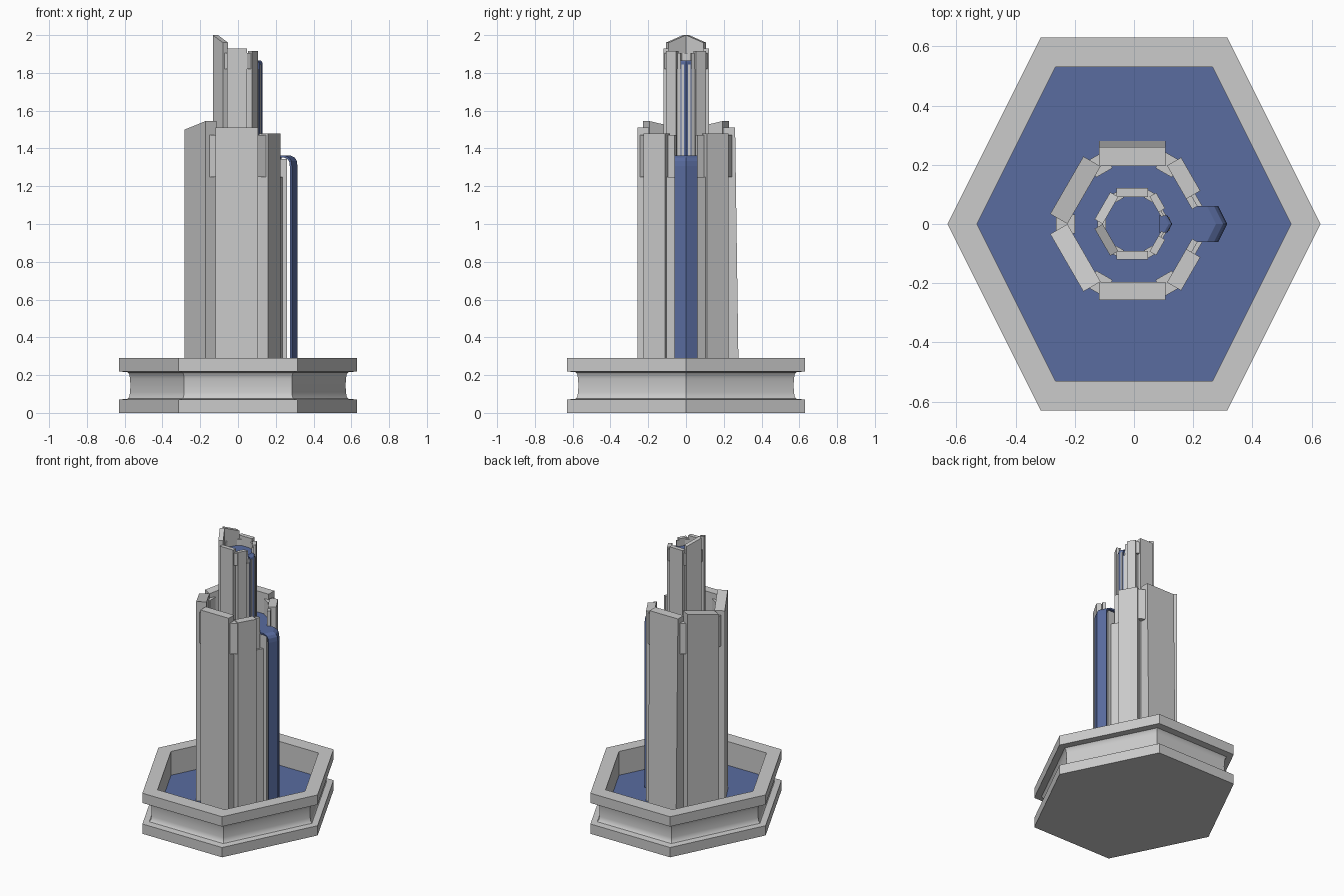
import bpy, bmesh, math
from mathutils import Vector

if "Cube" in bpy.data.objects:
    bpy.data.objects.remove(bpy.data.objects["Cube"])

water_mat = bpy.data.materials.new("water")
water_mat.diffuse_color = (0.1, 0.15, 0.35, 1)
water_mat.use_nodes = True
water_mat.node_tree.nodes["Principled BSDF"].inputs["Base Color"].default_value = water_mat.diffuse_color


def make(name, bm, mat=None):
    bmesh.ops.recalc_face_normals(bm, faces=bm.faces)
    me = bpy.data.meshes.new(name)
    bm.to_mesh(me)
    bm.free()
    ob = bpy.data.objects.new(name, me)
    bpy.context.collection.objects.link(ob)
    if mat:
        me.materials.append(mat)
    return ob


def loft(name, corners, profile, mat=None):
    """Stack scaled copies of a corner outline along (scale, z) profile, capped."""
    bm = bmesh.new()
    rings = [[bm.verts.new((x * r, y * r, z)) for x, y in corners] for r, z in profile]
    n = len(corners)
    for a, b in zip(rings, rings[1:]):
        for i in range(n):
            bm.faces.new((a[i], a[(i + 1) % n], b[(i + 1) % n], b[i]))
    bm.faces.new(rings[0])
    bm.faces.new(rings[-1])
    return make(name, bm, mat)


def slab(name, deg, t0, t1, n0, n1, z0, za, zb, lean=0.0):
    """Upright slab facing angle deg; its top runs from za (at t0) to zb (at t1)."""
    a = math.radians(deg)
    nrm = Vector((math.cos(a), math.sin(a), 0))
    tan = Vector((-math.sin(a), math.cos(a), 0))
    bm = bmesh.new()
    v = []
    for t, zt in ((t0, za), (t1, zb)):
        for n, z in ((n0, z0), (n1 + lean, z0), (n1, zt), (n0, zt)):
            v.append(bm.verts.new(tan * t + nrm * n + Vector((0, 0, z))))
    bm.faces.new(v[:4])
    bm.faces.new(v[4:])
    for i in range(4):
        j = (i + 1) % 4
        bm.faces.new((v[i], v[j], v[4 + j], v[4 + i]))
    return make(name, bm)


def spout(name, x0, x1, half, tip, top, bottom, thick):
    """Falling sheet of water with a V-shaped cross-section."""
    d = x1 - x0
    path = [(x0, top), (x0 + d * .6, top), (x0 + d * .85, top - d * .12),
            (x0 + d * .96, top - d * .3), (x1, top - d * .6), (x1, bottom)]
    bm = bmesh.new()
    rows = []
    for i, (x, z) in enumerate(path):
        k = min(i, 1) * tip
        rows.append([bm.verts.new((x + (k if y == 0 else 0), y, z)) for y in (-half, 0, half)])
    for a, b in zip(rows, rows[1:]):
        for i in range(2):
            bm.faces.new((a[i], b[i], b[i + 1], a[i + 1]))
    ob = make(name, bm, water_mat)
    # wind outward so the thickness goes inward
    if sum(p.normal.x for p in ob.data.polygons) < 0:
        ob.data.flip_normals()
    m = ob.modifiers.new("thickness", 'SOLIDIFY')
    m.thickness = thick
    m.offset = -1


WATER, POOL = 0.12, 1.36
wide_hex = [(1, 0), (.5, 1), (-.5, 1), (-1, 0), (-.5, -1), (.5, -1)]
reg_hex = [(math.cos(math.radians(a)), math.sin(math.radians(a))) for a in range(0, 360, 60)]

# basin
basin = loft("basin", wide_hex, [
    (.63, 0), (.63, .07), (.585, .075), (.576, .085), (.571, .11), (.57, .145), (.571, .18),
    (.576, .205), (.585, .215), (.63, .22), (.63, .29), (.53, .29), (.53, .1)])
bpy.context.view_layer.objects.active = basin
basin.select_set(True)
bpy.ops.object.shade_smooth_by_angle(angle=math.radians(35))
basin.select_set(False)
loft("basin_water", wide_hex, [(.53, .1), (.53, WATER)], water_mat)


def tier(tag, s, z0, front, left_mid, left_end, right, pool, clip0, clip1, lean):
    # core and its pool
    loft(tag + "_core", reg_hex, [(.23 * s, z0), (.23 * s, pool - .02)])
    loft(tag + "_pool", reg_hex, [(.23 * s, pool - .02), (.23 * s, pool)], water_mat)
    h, n0 = .112 * s, .195 * s
    # front and back slabs
    slab(tag + "_front_slab", -90, -h - .006, h - .006, n0, .256 * s, z0, front, front)
    slab(tag + "_back_slab", 90, -h + .006, h + .006, n0, .26 * s, z0, front, front, lean)
    # left slabs with slanted tops
    slab(tag + "_front_left_slab", -150, -h, h, n0, .262 * s, z0, left_end, left_mid)
    slab(tag + "_back_left_slab", 150, -h, h, n0, .262 * s, z0, left_mid, left_end)
    # right slabs, posts and clips beside the spout
    for side, deg in ((1, -30), (-1, 30)):
        def part(name, a, b, n, zb, zt):
            lo, hi = sorted((a * s * side, b * s * side))
            slab(tag + name, deg, lo, hi, n0, n * s, zb, zt, zt)
        part("_right_slab", -.115, .015, .25, z0, right)
        part("_spout_post", .01, .075, .23, z0, clip0)
        part("_spout_clip", .01, .055, .216, clip0, clip1)
    # corner clips
    for deg in (-120, -60, 60, 120, 180):
        slab(tag + "_corner_clip", deg, -.032 * s, .032 * s, .2 * s, .263 * s, clip0, clip1, clip1)
    # lip under the spout
    slab(tag + "_spout_lip", 0, -.05 * s, .05 * s, .18 * s, .26 * s, z0, pool - .015, pool - .015)


tier("lower", 1.0, .1, 1.51, 1.545, 1.5, 1.48, POOL, 1.25, 1.47, .02)
tier("upper", .47, POOL - .02, 1.93, 1.96, 2.0, 1.915, 1.86, 1.82, 1.905, 0)

# falling water
spout("lower_spout", .19, .285, .06, .03, POOL + .003, WATER - .01, .012)
spout("upper_spout", .085, .113, .028, .016, 1.866, POOL - .01, .007)
